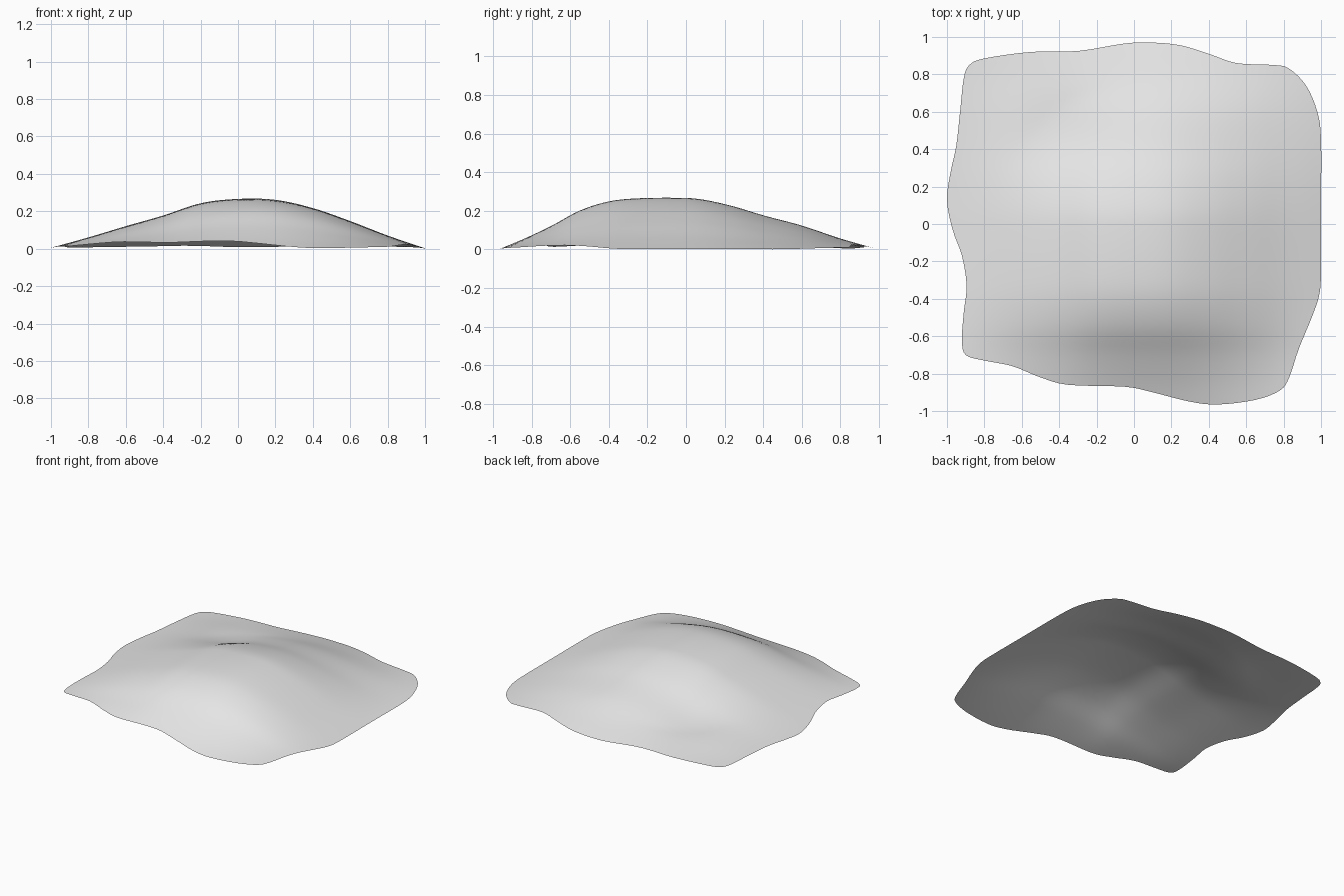
import bpy
import bmesh
import math

cube = bpy.data.objects.get("Cube")
if cube:
    bpy.data.objects.remove(cube, do_unlink=True)

RINGS = 28
STEPS = 4

# Wavy rim of the sheet, counter-clockwise from the front right corner
RIM = [(-.92, -.62), (-.9, -.7), (-.8, -.73), (-.65, -.76), (-.5, -.82), (-.35, -.86),
       (-.05, -.87), (.1, -.9), (.3, -.95), (.45, -.965), (.65, -.94), (.78, -.89),
       (.83, -.82), (.88, -.67), (.95, -.5), (.99, -.38), (1, -.25), (1, .1), (1, .45),
       (.98, .6), (.92, .74), (.83, .83), (.75, .85), (.55, .86), (.4, .91), (.25, .955),
       (.1, .97), (-.05, .965), (-.3, .925), (-.55, .92), (-.8, .885), (-.88, .85),
       (-.91, .78), (-.93, .6), (-.95, .42), (-.98, .28), (-1, .13), (-.97, -.03),
       (-.92, -.17), (-.895, -.33), (-.91, -.47)]

# Mound height across the width and along the depth
PEAK = .265
ACROSS = [(-1, .005), (-.8, .06), (-.6, .12), (-.4, .177), (-.2, .242), (0, .265),
          (.2, .26), (.4, .216), (.6, .147), (.8, .07), (1, .002)]
ALONG = [(-.97, .002), (-.85, .05), (-.7, .12), (-.55, .2), (-.4, .247), (-.25, .263),
         (0, .265), (.1, .255), (.25, .222), (.4, .178), (.6, .125), (.8, .057), (.97, .008)]


def spline(a, b, c, d, t):
    """Smooth value between b and c."""
    return b + .5 * t * (c - a + t * (2*a - 5*b + 4*c - d + t * (3 * (b - c) + d - a)))


def height_profile(points, position):
    """Smoothly interpolated height, with tangents that respect uneven spacing."""
    position = min(max(position, points[0][0]), points[-1][0])
    last = len(points) - 1

    def slope(i):
        before, after = points[max(i - 1, 0)], points[min(i + 1, last)]
        return (after[1] - before[1]) / (after[0] - before[0])

    i = next(k for k in range(last) if position <= points[k + 1][0])
    (start, low), (end, high) = points[i], points[i + 1]
    span = end - start
    t = (position - start) / span
    ease = t * t * (3 - 2 * t)
    bend = slope(i) * t * (1 - t) ** 2 - slope(i + 1) * t * t * (1 - t)
    return low + (high - low) * ease + span * bend


def surface_height(x, y):
    mound = height_profile(ACROSS, x) * height_profile(ALONG, y) / PEAK
    # Shallow hollow toward the back right
    hollow = .035 * math.exp(-((x + .35) ** 2 + (y - .5) ** 2) / .08)
    return max(mound - hollow * min(1, mound / .08), 0)


def rim_loop():
    count = len(RIM)
    loop = []
    for i in range(count):
        corners = [RIM[(i + k) % count] for k in (-1, 0, 1, 2)]
        for step in range(STEPS):
            loop.append([spline(*(p[axis] for p in corners), step / STEPS) for axis in (0, 1)])
    return loop


# Sheet: rings shrinking from the rim to the middle, lifted into a mound
bm = bmesh.new()
rim = rim_loop()
rings = []
for ring in range(1, RINGS + 1):
    scale = ring / RINGS
    rings.append([bm.verts.new((x * scale, y * scale, surface_height(x * scale, y * scale)))
                  for x, y in rim])
middle = bm.verts.new((0, 0, surface_height(0, 0)))
for i in range(len(rim)):
    j = (i + 1) % len(rim)
    bm.faces.new((middle, rings[0][i], rings[0][j]))
    for inner, outer in zip(rings, rings[1:]):
        bm.faces.new((inner[i], outer[i], outer[j], inner[j]))
for face in bm.faces:
    face.smooth = True

mesh = bpy.data.meshes.new("mound_sheet")
bm.to_mesh(mesh)
bm.free()
mound_sheet = bpy.data.objects.new("mound_sheet", mesh)
bpy.context.collection.objects.link(mound_sheet)

# Plain light grey
grey = bpy.data.materials.new("light_grey")
grey.use_nodes = True
grey.diffuse_color = (.8, .8, .8, 1)
shader = next(n for n in grey.node_tree.nodes if n.type == "BSDF_PRINCIPLED")
shader.inputs["Base Color"].default_value = (.8, .8, .8, 1)
mesh.materials.append(grey)
